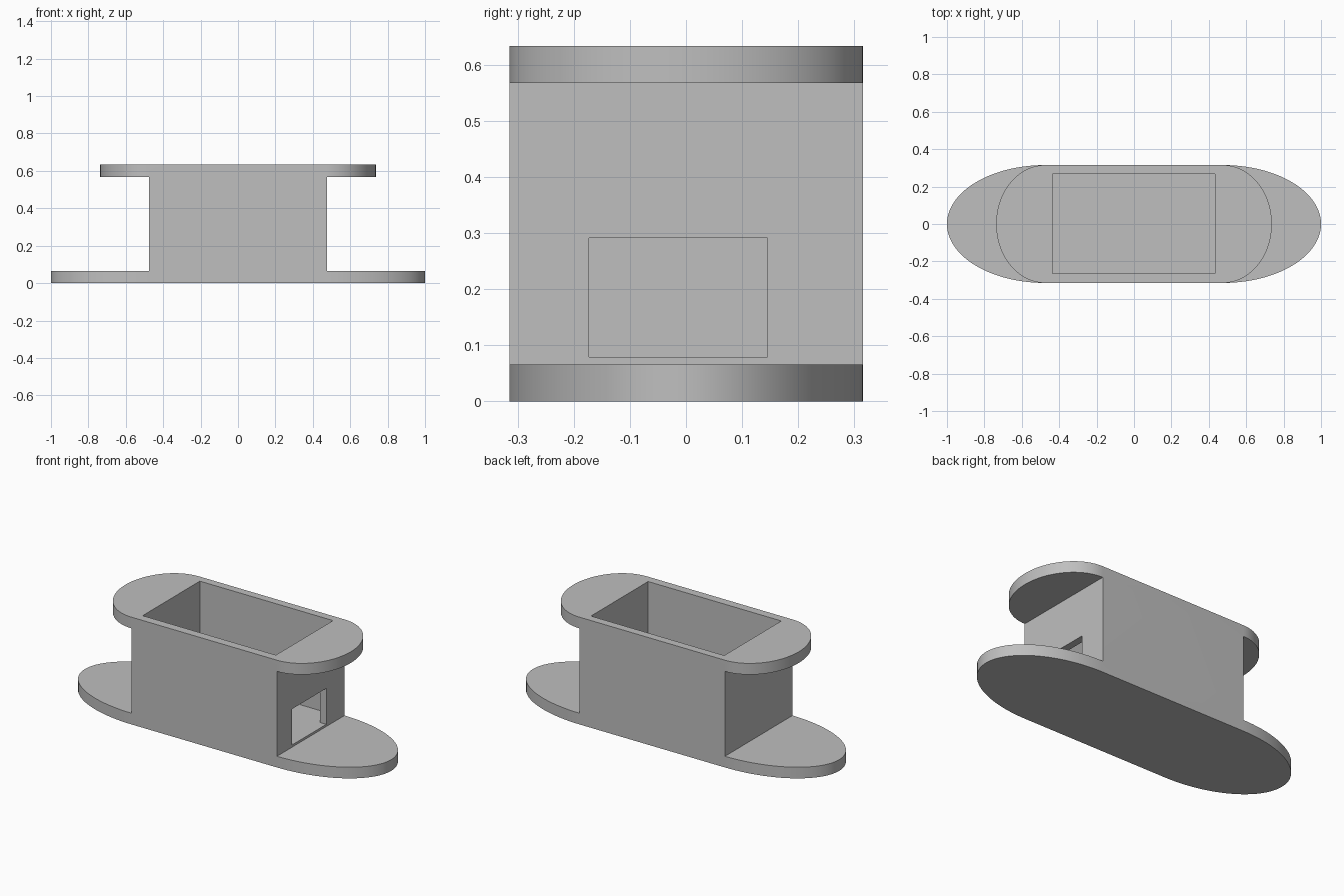
import bpy
import bmesh
from math import sin, cos, pi

cube = bpy.data.objects.get("Cube")
if cube:
    bpy.data.objects.remove(cube, do_unlink=True)

HALF_X, HALF_Y = 0.475, 0.315      # straight part of the body
BASE_TOP, RIM_LOW, HEIGHT = 0.066, 0.567, 0.633

grey = bpy.data.materials.new("plain_grey")
grey.use_nodes = True
grey.diffuse_color = (0.52, 0.52, 0.52, 1)
grey.node_tree.nodes["Principled BSDF"].inputs["Base Color"].default_value = (0.52, 0.52, 0.52, 1)


def prism(name, outline, z0, z1):
    """Solid made by extruding a flat outline from z0 to z1."""
    bm = bmesh.new()
    face = bm.faces.new([bm.verts.new((x, y, z0)) for x, y in outline])
    top = bmesh.ops.extrude_face_region(bm, geom=[face])["geom"]
    bmesh.ops.translate(bm, vec=(0, 0, z1 - z0),
                        verts=[v for v in top if isinstance(v, bmesh.types.BMVert)])
    bmesh.ops.recalc_face_normals(bm, faces=bm.faces)
    mesh = bpy.data.meshes.new(name)
    bm.to_mesh(mesh)
    bm.free()
    mesh.materials.append(grey)
    obj = bpy.data.objects.new(name, mesh)
    bpy.context.collection.objects.link(obj)
    return obj


def rectangle(x0, x1, y0, y1):
    return [(x0, y0), (x1, y0), (x1, y1), (x0, y1)]


def rounded_plate(reach, steps=48):
    """Straight sides closed by a half ellipse at each end."""
    end = [(HALF_X + (reach - HALF_X) * cos(a), HALF_Y * sin(a))
           for a in (pi * i / steps - pi / 2 for i in range(steps + 1))]
    return end + [(-x, -y) for x, y in end]


def combine(target, other, operation):
    mod = target.modifiers.new(operation.lower(), "BOOLEAN")
    mod.operation = operation
    mod.solver = "EXACT"
    mod.object = other
    graph = bpy.context.evaluated_depsgraph_get()
    mesh = bpy.data.meshes.new_from_object(target.evaluated_get(graph))
    target.modifiers.clear()
    target.data = mesh
    bpy.data.objects.remove(other, do_unlink=True)


# Long base plate, box body and shorter top rim joined into one shell
stand = prism("hollow_stand", rounded_plate(1.0), 0, BASE_TOP)
body = prism("body", rectangle(-HALF_X, HALF_X, -HALF_Y, HALF_Y), 0, HEIGHT)
rim = prism("top_rim", rounded_plate(0.737), RIM_LOW, HEIGHT)
combine(stand, body, "UNION")
combine(stand, rim, "UNION")

# Open cavity from the top, and a window level with its floor in the left end
cavity = prism("cavity", rectangle(-0.437, 0.433, -0.265, 0.268), 0.079, 0.8)
combine(stand, cavity, "DIFFERENCE")
window = prism("window", rectangle(0.3, 0.6, -0.173, 0.145), 0.079, 0.291)
combine(stand, window, "DIFFERENCE")

# Merge coplanar faces, then smooth only the curved ends
bm = bmesh.new()
bm.from_mesh(stand.data)
bmesh.ops.remove_doubles(bm, verts=bm.verts, dist=0.0001)
bmesh.ops.dissolve_limit(bm, angle_limit=0.002, verts=bm.verts, edges=bm.edges)
bm.to_mesh(stand.data)
bm.free()

bpy.ops.object.select_all(action="DESELECT")
stand.select_set(True)
bpy.context.view_layer.objects.active = stand
bpy.ops.object.shade_smooth_by_angle(angle=0.5)
